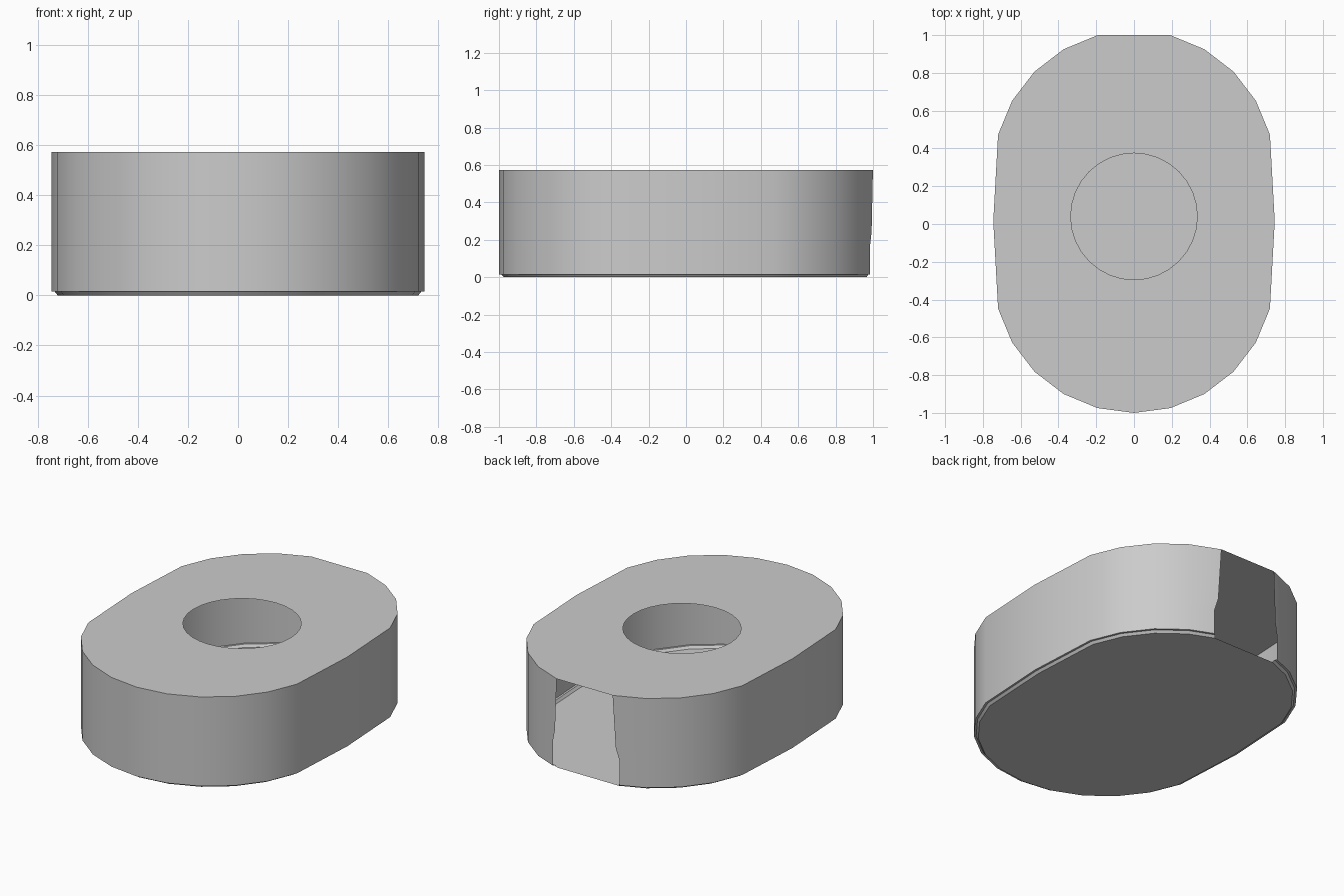
import bpy, bmesh
from math import sin, cos, radians, tau

if "Cube" in bpy.data.objects:
    bpy.data.objects.remove(bpy.data.objects["Cube"])

R, BACK, FRONT = 0.745, 0.28, -0.255   # end radius and centres of the two end arcs
TOP = 0.572


def half_outline(inset, gap):
    """Right half of the oval, from the back opening round to the front tip."""
    r = R - inset
    pts = [(r * sin(radians(a)), BACK + r * cos(radians(a))) for a in range(15, 90, 15)]
    # slide the first point along the wall to widen the opening
    (x0, y0), (x1, y1) = pts[:2]
    t = (gap - x0) / (x1 - x0)
    pts[0] = (gap, y0 + t * (y1 - y0))
    pts.append((r, 0.015))
    pts += [(r * sin(radians(a)), FRONT - r * cos(radians(a))) for a in range(75, -1, -15)]
    return pts


def ring(bm, inset, gap, z):
    right = half_outline(inset, gap)
    left = [(-x, y) for x, y in reversed(right[:-1])]
    return [bm.verts.new((x, y, z)) for x, y in right + left]


bm = bmesh.new()

# Thin wall, open at the back, with a small stepped lip under it
profile = [(0, 0.193, TOP), (0, 0.21, 0.245), (0, 0.23, 0.17), (0, 0.23, 0.015),
           (0.013, 0.22, 0.015), (0.025, 0.21, 0.0)]
rings = [ring(bm, *p) for p in profile]
for a, b in zip(rings, rings[1:]):
    for i in range(len(a) - 1):
        bm.faces.new((a[i], b[i], b[i + 1], a[i + 1]))

# Floor
bm.faces.new(rings[-1])

# Lid with a round hole
N = 32
hole = [bm.verts.new((0.335 * cos(tau * i / N), 0.04 + 0.335 * sin(tau * i / N), TOP))
        for i in range(N)]
edges = []
for loop in (rings[0], hole):
    for i, v in enumerate(loop):
        w = loop[(i + 1) % len(loop)]
        edges.append(bm.edges.get((v, w)) or bm.edges.new((v, w)))
lid = bmesh.ops.triangle_fill(bm, use_beauty=True, use_dissolve=False,
                              edges=edges, normal=(0, 0, 1))

# Point all faces outward
for f in bm.faces:
    f.normal_update()
    c = f.calc_center_median()
    out = f.normal.z * (c.z - 0.3) + f.normal.x * c.x + f.normal.y * c.y
    if abs(f.normal.z) > 0.9:
        out = f.normal.z * (c.z - 0.3)
    if out < 0:
        f.normal_flip()

me = bpy.data.meshes.new("oval_housing")
bm.to_mesh(me)
bm.free()
ob = bpy.data.objects.new("oval_housing", me)
bpy.context.collection.objects.link(ob)
bpy.context.view_layer.objects.active = ob
ob.select_set(True)
bpy.ops.object.shade_smooth_by_angle(angle=radians(30))
